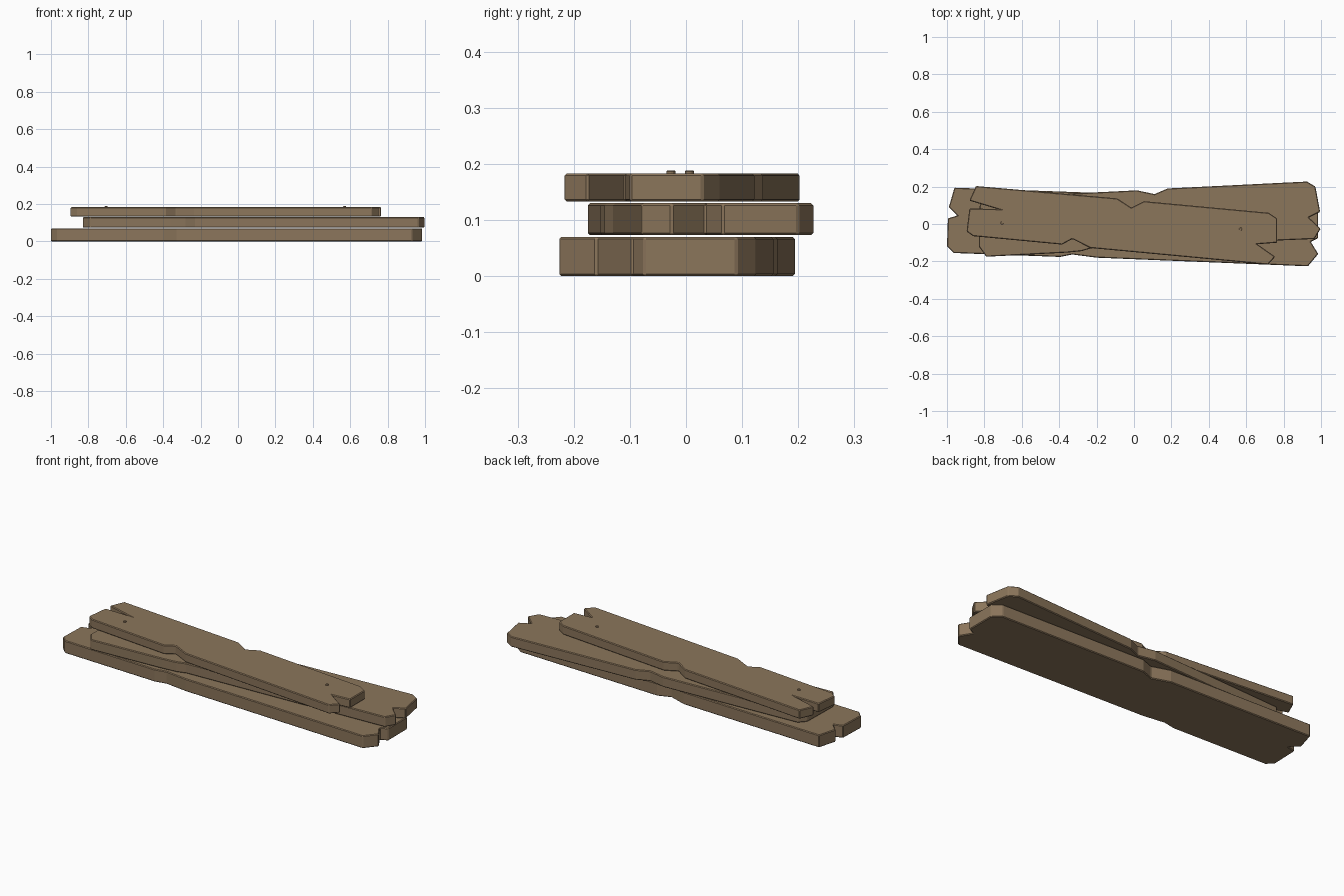
import bpy
import bmesh

# Remove the default cube
default_cube = bpy.data.objects.get("Cube")
if default_cube:
    bpy.data.objects.remove(default_cube, do_unlink=True)

# Single weathered wood colour
wood = bpy.data.materials.new("weathered_wood")
wood.use_nodes = True
wood_colour = (0.26, 0.18, 0.105, 1)
wood.diffuse_color = wood_colour
shader = next(n for n in wood.node_tree.nodes if n.type == "BSDF_PRINCIPLED")
shader.inputs["Base Color"].default_value = wood_colour
shader.inputs["Roughness"].default_value = 0.9


def finish_object(name, bm, bevel_width):
    """Turn a bmesh into a flat shaded object with worn, bevelled edges."""
    bmesh.ops.recalc_face_normals(bm, faces=bm.faces[:])
    mesh = bpy.data.meshes.new(name)
    bm.to_mesh(mesh)
    bm.free()
    mesh.materials.append(wood)
    obj = bpy.data.objects.new(name, mesh)
    bpy.context.scene.collection.objects.link(obj)
    bevel = obj.modifiers.new("worn_edges", "BEVEL")
    bevel.width = bevel_width
    bevel.segments = 1
    bevel.limit_method = "ANGLE"
    bevel.angle_limit = 0.6
    return obj


def make_plank(name, bottom, top, left_end, front_edge, right_end, back_edge):
    """Extrude a counter-clockwise broken plank outline between two heights."""
    outline = left_end + front_edge + right_end + back_edge
    bm = bmesh.new()
    base = bm.faces.new([bm.verts.new((x, y, bottom)) for x, y in outline])
    extruded = bmesh.ops.extrude_face_region(bm, geom=[base], use_keep_orig=True)
    raised = [v for v in extruded["geom"] if isinstance(v, bmesh.types.BMVert)]
    bmesh.ops.translate(bm, verts=raised, vec=(0, 0, top - bottom))
    return finish_object(name, bm, 0.004)


def make_nail(name, x, y, bottom, top):
    """Small round nail head standing just proud of the upper plank."""
    bm = bmesh.new()
    bmesh.ops.create_cone(bm, cap_ends=True, segments=12, radius1=0.008,
                          radius2=0.008, depth=top - bottom)
    bmesh.ops.translate(bm, verts=bm.verts[:], vec=(x, y, (top + bottom) / 2))
    return finish_object(name, bm, 0.001)


# Bottom plank: the longest and thickest, turned slightly
make_plank(
    "bottom_plank", 0, 0.07,
    left_end=[(-0.96, 0.194), (-0.99, 0.09), (-0.945, 0.045),
              (-0.995, 0.03), (-1, -0.12), (-0.965, -0.155)],
    front_edge=[(-0.395, -0.176), (-0.33, -0.163), (-0.2, -0.18)],
    right_end=[(0.93, -0.226), (0.985, -0.16), (0.945, -0.095),
               (0.985, -0.075), (0.985, 0.09), (0.94, 0.125)],
    back_edge=[(0.07, 0.156), (0, 0.13), (-0.1, 0.163)],
)

# Middle plank: turned the other way, shifted to the left side
make_plank(
    "middle_plank", 0.073, 0.13,
    left_end=[(-0.79, 0.14), (-0.825, 0.1), (-0.83, -0.12), (-0.79, -0.175)],
    front_edge=[(-0.36, -0.153), (-0.28, -0.145), (-0.23, -0.13)],
    right_end=[(0.965, -0.08), (0.998, -0.025), (0.935, 0.035),
               (0.995, 0.065), (0.97, 0.2), (0.925, 0.227)],
    back_edge=[(0.18, 0.19), (0.11, 0.16), (0.015, 0.18)],
)

# Top plank: the shortest, with the deepest splits
make_plank(
    "top_plank", 0.133, 0.183,
    left_end=[(-0.845, 0.203), (-0.88, 0.125), (-0.73, 0.08),
              (-0.88, 0.083), (-0.895, -0.04), (-0.86, -0.065)],
    front_edge=[(-0.385, -0.11), (-0.33, -0.08), (-0.235, -0.128)],
    right_end=[(0.715, -0.217), (0.755, -0.175), (0.66, -0.108),
               (0.765, -0.1), (0.765, 0.03), (0.72, 0.06)],
    back_edge=[(0.053, 0.122), (-0.015, 0.088), (-0.09, 0.137)],
)

# Nails at both ends of the top plank
make_nail("right_nail", -0.705, 0.006, 0.16, 0.188)
make_nail("left_nail", 0.57, -0.027, 0.16, 0.188)
